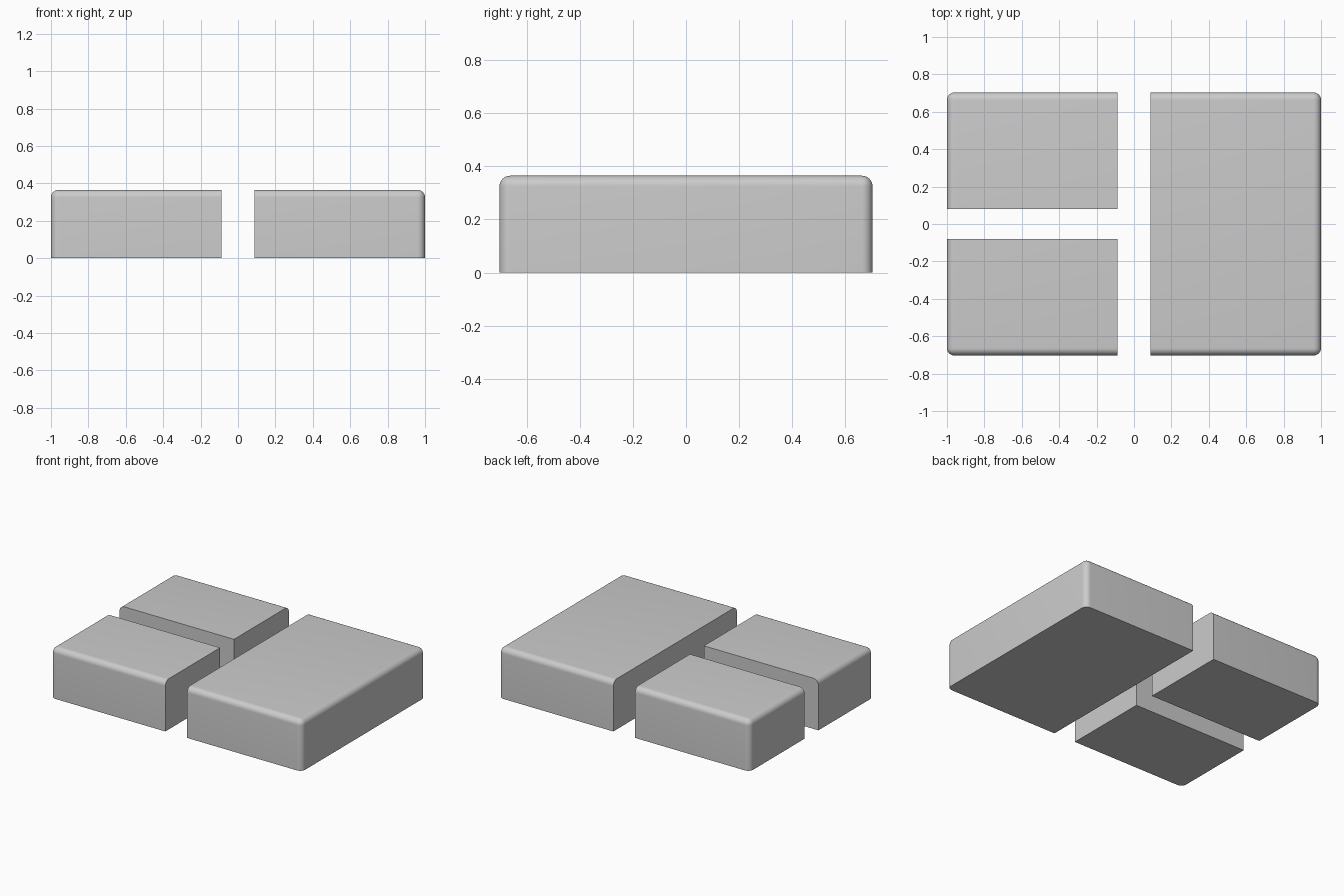
import bpy, bmesh, math

if "Cube" in bpy.data.objects:
    bpy.data.objects.remove(bpy.data.objects["Cube"])

HX, HY, H = 1.0, 0.703, 0.365     # overall half sizes and height
GX, GY = 0.087, 0.079             # half widths of the two gaps
R = 0.04                          # rounding of the outer edges


def block(name, x0, x1, y0, y1):
    bm = bmesh.new()
    bmesh.ops.create_cube(bm, size=1)
    for v in bm.verts:
        v.co = (x1 if v.co.x > 0 else x0,
                y1 if v.co.y > 0 else y0,
                H if v.co.z > 0 else 0)

    # Round only edges shared by two outer faces (the base stays sharp)
    def outer(f):
        c, n = f.calc_center_median(), f.normal
        return (n.z > 0.5 or (abs(n.x) > 0.5 and abs(c.x) > HX - 1e-4)
                or (abs(n.y) > 0.5 and abs(c.y) > HY - 1e-4))

    bm.normal_update()
    edges = [e for e in bm.edges if all(outer(f) for f in e.link_faces)]
    bmesh.ops.bevel(bm, geom=edges, offset=R, offset_type='OFFSET',
                    segments=8, profile=0.5, affect='EDGES')
    bmesh.ops.recalc_face_normals(bm, faces=bm.faces)
    mesh = bpy.data.meshes.new(name)
    bm.to_mesh(mesh)
    bm.free()
    obj = bpy.data.objects.new(name, mesh)
    bpy.context.collection.objects.link(obj)
    bpy.ops.object.select_all(action='DESELECT')
    obj.select_set(True)
    bpy.context.view_layer.objects.active = obj
    bpy.ops.object.shade_smooth_by_angle(angle=math.radians(30))


# One long block on the right, two short blocks on the left
block("right_long_block", GX, HX, -HY, HY)
block("left_back_block", -HX, -GX, GY, HY)
block("left_front_block", -HX, -GX, -HY, -GY)
